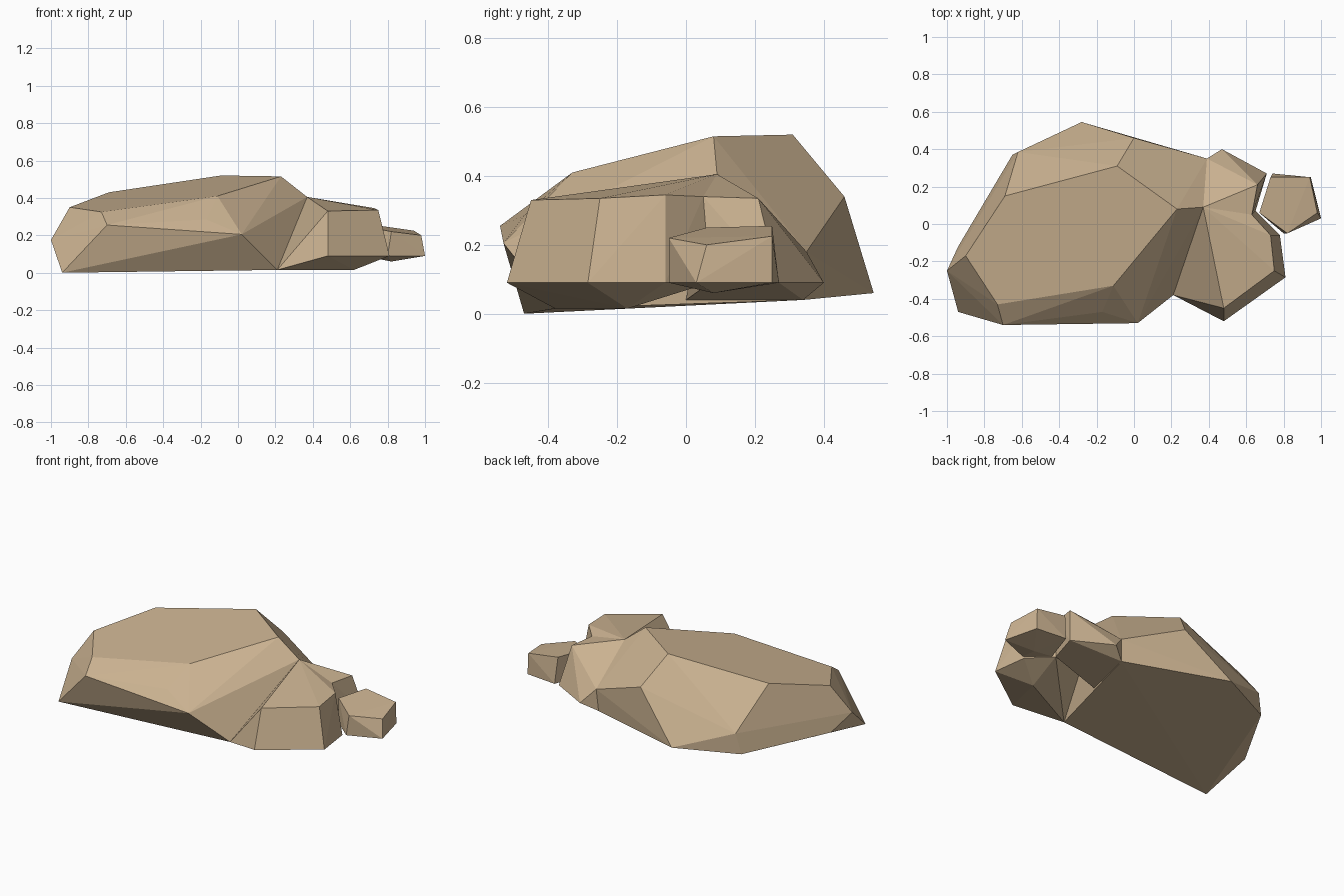
import bpy
import bmesh
from math import radians

# Remove the default object only
default = bpy.data.objects.get("Cube")
if default:
    bpy.data.objects.remove(default, do_unlink=True)


def make_material(name, colour):
    """One flat colour, shown in the viewport and in a render."""
    material = bpy.data.materials.new(name)
    material.use_nodes = True
    material.diffuse_color = colour
    shader = next(n for n in material.node_tree.nodes if n.type == "BSDF_PRINCIPLED")
    shader.inputs["Base Color"].default_value = colour
    shader.inputs["Roughness"].default_value = 0.9
    return material


sandstone = make_material("sandstone", (.6, .45, .285, 1))


def wrap_corners(corners):
    """Stretch a faceted stone over its corner points."""
    bm = bmesh.new()
    for corner in corners:
        bm.verts.new(corner)
    result = bmesh.ops.convex_hull(bm, input=bm.verts[:])
    unused = set(result["geom_interior"] + result["geom_unused"])
    loose = [item for item in unused if isinstance(item, bmesh.types.BMVert)]
    bmesh.ops.delete(bm, geom=loose, context="VERTS")
    bmesh.ops.dissolve_limit(bm, angle_limit=radians(2), verts=bm.verts[:], edges=bm.edges[:])
    bmesh.ops.recalc_face_normals(bm, faces=bm.faces[:])
    return bm


def make_stone(name, *rings):
    """Build a flat shaded stone from rings of corners, bottom to top."""
    bm = wrap_corners([corner for ring in rings for corner in ring])
    mesh = bpy.data.meshes.new(name)
    bm.to_mesh(mesh)
    bm.free()
    mesh.materials.append(sandstone)
    for face in mesh.polygons:
        face.use_smooth = False
    stone = bpy.data.objects.new(name, mesh)
    bpy.context.scene.collection.objects.link(stone)
    return stone


# Corners where neighbouring stones meet
front_foot = (.21, -.38, .015)
shoulder = (.37, .09, .405)
back_joint = (.39, .35, .18)
notch_top = (.63, .05, .34)
notch_base = (.65, .07, .09)

# Large boulder: ground outline, bulging waist, sloping crown
make_stone(
    "large_boulder",
    [(-.94, -.47, 0), front_foot, (.38, .34, .04),
     (-.28, .545, .06), (-.65, .37, .05), (-.94, -.12, .08)],
    [(-1, -.25, .175), (-.7, -.54, .255), (.02, -.53, .205),
     back_joint, (-.62, .385, .18)],
    [(-.73, -.43, .325), (-.17, -.47, .285), (-.9, -.17, .35),
     (-.69, .15, .43), (-.11, -.33, .41), (0, .46, .34)],
    [shoulder, (.23, .08, .515), (-.09, .31, .52)],
)

# Side boulder, front half
make_stone(
    "side_boulder_front",
    [front_foot, (.62, -.17, .015)],
    [(.48, -.52, .09), (.81, -.285, .09), (.78, -.06, .09), notch_base],
    [(.48, -.45, .33), (.75, -.25, .335), (.73, -.06, .345), notch_top, shoulder],
)

# Side boulder, back half, leaving a notch for the small stone
make_stone(
    "side_boulder_back",
    [(.3, 0, .04), (.38, .34, .04)],
    [back_joint, (.47, .4, .09), (.71, .27, .09), notch_base],
    [(.66, .21, .335), notch_top, shoulder],
)

# Small loose stone
make_stone(
    "small_stone",
    [(.82, .08, .06)],
    [(.8, -.05, .09), (1, .03, .09), (.945, .25, .09), (.74, .27, .09), (.67, .06, .09)],
    [(.82, -.05, .22), (.98, .06, .2), (.94, .25, .225), (.73, .25, .255), (.67, .06, .25)],
)
